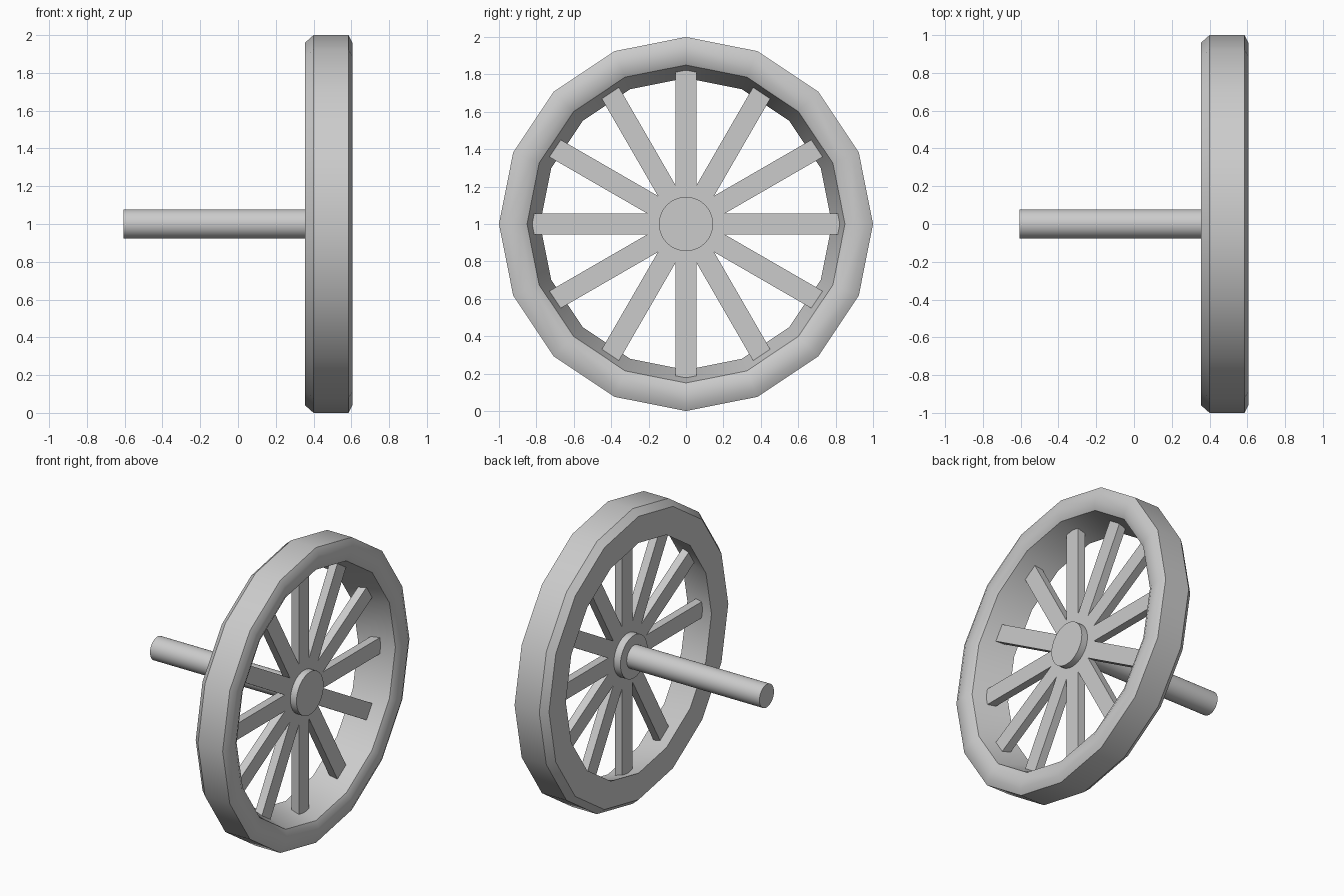
import bpy, bmesh
from math import sin, cos, tau, pi, radians
from mathutils import Matrix

if "Cube" in bpy.data.objects:
    bpy.data.objects.remove(bpy.data.objects["Cube"])

CENTRE_Z = 1.0


def finish(bm, name, smooth=False):
    bmesh.ops.recalc_face_normals(bm, faces=bm.faces)
    mesh = bpy.data.meshes.new(name)
    bm.to_mesh(mesh)
    bm.free()
    obj = bpy.data.objects.new(name, mesh)
    bpy.context.collection.objects.link(obj)
    obj.location.z = CENTRE_Z
    if smooth:
        bpy.ops.object.select_all(action='DESELECT')
        obj.select_set(True)
        bpy.context.view_layer.objects.active = obj
        bpy.ops.object.shade_smooth_by_angle(angle=radians(30))
    return obj


def lathe_x(name, profile, sides):
    """Sweep a closed (x, radius) profile around the x axis."""
    bm = bmesh.new()
    rings = [[bm.verts.new((x, r * sin(tau * i / sides), r * cos(tau * i / sides)))
              for x, r in profile] for i in range(sides)]
    n = len(profile)
    for i in range(sides):
        a, b = rings[i], rings[(i + 1) % sides]
        for j in range(n):
            k = (j + 1) % n
            bm.faces.new((a[j], a[k], b[k], b[j]))
    return finish(bm, name, smooth=True)


def cylinder_x(name, x0, x1, radius, sides=32):
    bm = bmesh.new()
    place = Matrix.Translation(((x0 + x1) / 2, 0, 0)) @ Matrix.Rotation(pi / 2, 4, 'Y')
    bmesh.ops.create_cone(bm, cap_ends=True, segments=sides, radius1=radius,
                          radius2=radius, depth=x1 - x0, matrix=place)
    return finish(bm, name, smooth=True)


# Sixteen-sided rim with chamfered edges and a tapered inner face
lathe_x("rim", [(0.355, 0.78), (0.355, 0.96), (0.40, 1.0), (0.585, 1.0),
                (0.605, 0.96), (0.605, 0.89), (0.585, 0.85)], 16)

# Hub and axle
cylinder_x("hub", 0.39, 0.54, 0.145)
cylinder_x("axle", -0.605, 0.45, 0.078)

# Twelve spokes, made as six bars through the centre
for i in range(6):
    bm = bmesh.new()
    place = (Matrix.Rotation(i * pi / 6, 4, 'X') @ Matrix.Translation((0.467, 0, 0))
             @ Matrix.Diagonal((0.055, 0.11, 1.64, 1)))
    bmesh.ops.create_cube(bm, size=1, matrix=place)
    finish(bm, f"spoke_pair_{i + 1}")
